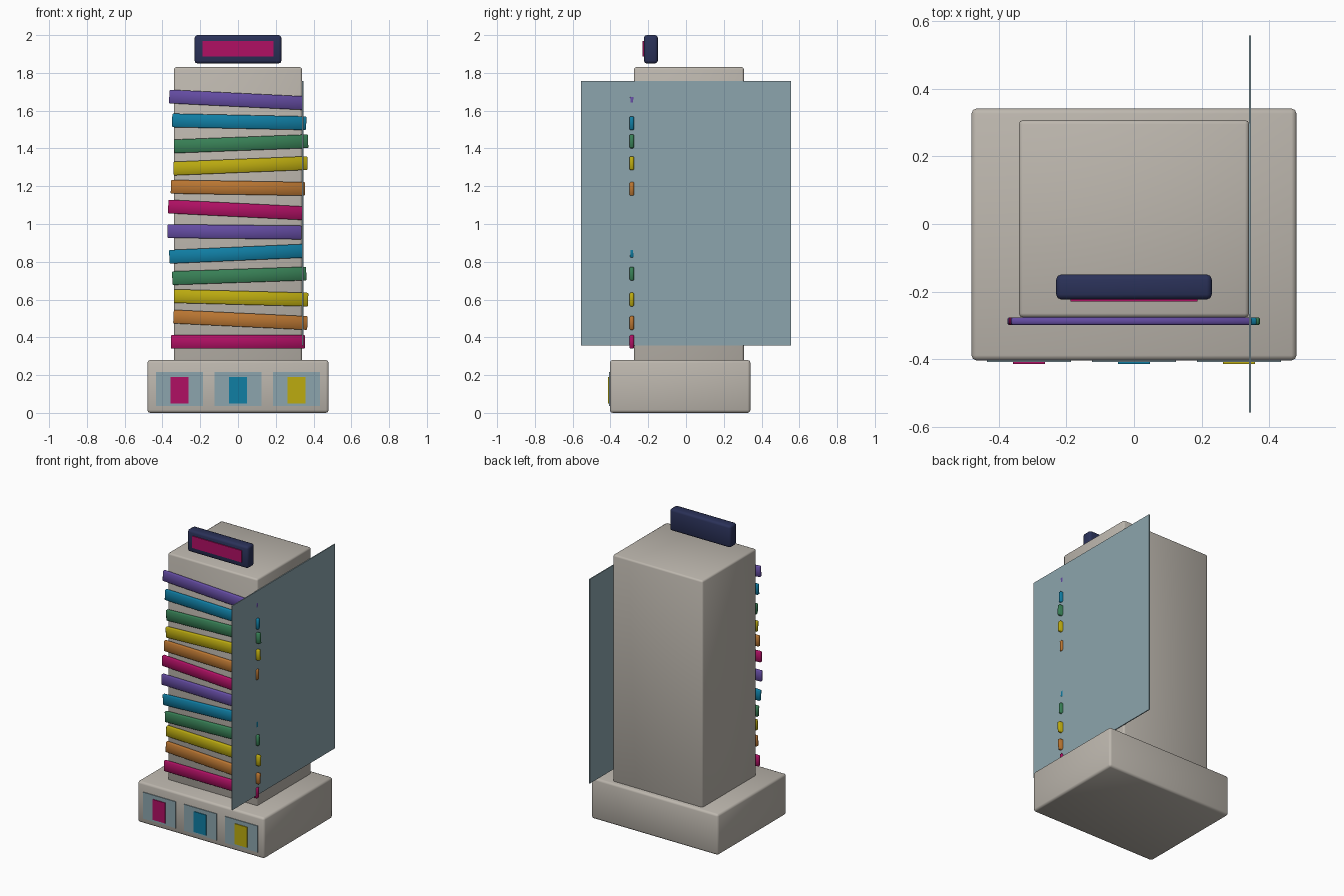
import bpy
import math

if "Cube" in bpy.data.objects:
    bpy.data.objects.remove(bpy.data.objects["Cube"])


def material(name, hex_code):
    # sRGB hex to linear diffuse colour
    rgb = [int(hex_code[i:i + 2], 16) / 255 for i in (0, 2, 4)]
    m = bpy.data.materials.new(name)
    m.diffuse_color = [((c + 0.055) / 1.055) ** 2.4 for c in rgb] + [1]
    m.use_nodes = True
    m.node_tree.nodes["Principled BSDF"].inputs["Base Color"].default_value = m.diffuse_color
    return m


STONE = material("stone", "BDB7AE")
GLASS = material("glass", "8CA5AD")
NAVY = material("navy", "2A3158")
MAGENTA = material("magenta", "B01064")
ORANGE = material("orange", "BA7632")
YELLOW = material("yellow", "BCAB10")
GREEN = material("green", "388056")
BLUE = material("blue", "107EA4")
PURPLE = material("purple", "644CA2")


def box(name, lo, hi, mat, bevel=0.0, tilt=0.0, segments=2):
    centre = [(a + b) / 2 for a, b in zip(lo, hi)]
    bpy.ops.mesh.primitive_cube_add(size=1, location=centre)
    ob = bpy.context.object
    ob.name = name
    ob.scale = [b - a for a, b in zip(lo, hi)]
    bpy.ops.object.transform_apply(location=False, rotation=False, scale=True)
    ob.rotation_euler.y = -tilt  # positive tilt raises the right end
    ob.data.materials.append(mat)
    if bevel:
        mod = ob.modifiers.new("bevel", 'BEVEL')
        mod.width = bevel
        mod.segments = segments
        bpy.ops.object.shade_smooth()
    return ob


# Podium and tower
box("podium", (-0.48, -0.403, 0), (0.48, 0.341, 0.28), STONE, 0.015)
box("tower", (-0.34, -0.276, 0.27), (0.34, 0.307, 1.83), STONE, 0.012)

# Large glass sheet on the right side
box("side_glass", (0.339, -0.557, 0.358), (0.3455, 0.557, 1.756), GLASS)

# Tilted coloured bands up the front
band_colours = [MAGENTA, ORANGE, YELLOW, GREEN, BLUE, PURPLE]
for i in range(12):
    x = 0.018 * math.sin(0.9 * i) - 0.001
    z = 0.376 + 0.1165 * i
    box(f"front_band_{i + 1}", (x - 0.355, -0.298, z - 0.036),
        (x + 0.355, -0.276, z + 0.036), band_colours[i % 6],
        0.004, -0.05 * math.sin(1.3 * i), 1)

# Shop windows with coloured displays
for i, mat in enumerate((MAGENTA, BLUE, YELLOW)):
    x = (i - 1) * 0.31
    box(f"shop_window_{i + 1}", (x - 0.124, -0.408, 0.036),
        (x + 0.124, -0.398, 0.217), GLASS)
    box(f"window_display_{i + 1}", (x - 0.047, -0.413, 0.05),
        (x + 0.047, -0.4, 0.19), mat)

# Rooftop sign board
box("roof_sign", (-0.23, -0.223, 1.85), (0.23, -0.149, 2.0), NAVY, 0.015)
box("roof_sign_face", (-0.188, -0.229, 1.887), (0.188, -0.215, 1.968), MAGENTA)
